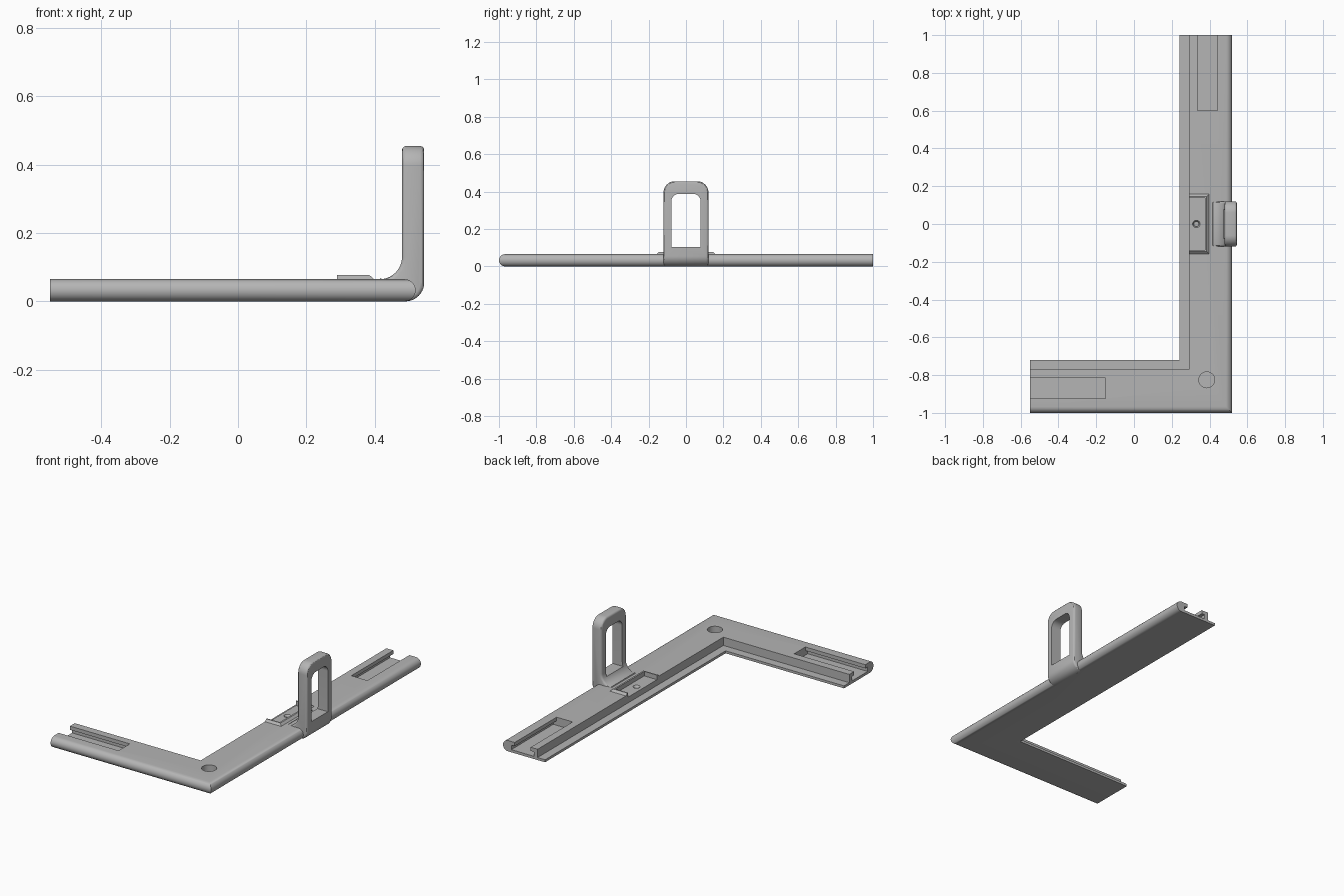
import bpy, bmesh, math

if "Cube" in bpy.data.objects:
    bpy.data.objects.remove(bpy.data.objects["Cube"], do_unlink=True)

grey = bpy.data.materials.new("plain_grey")
COLOUR = (0.46, 0.46, 0.46, 1)
grey.diffuse_color = COLOUR
grey.use_nodes = True
grey.node_tree.nodes["Principled BSDF"].inputs["Base Color"].default_value = COLOUR


def loft(name, rings):
    """Join matching closed rings into a capped solid."""
    bm = bmesh.new()
    rows = [[bm.verts.new(p) for p in ring] for ring in rings]
    n = len(rows[0])
    for r, s in zip(rows, rows[1:]):
        for i in range(n):
            j = (i + 1) % n
            bm.faces.new((r[i], r[j], s[j], s[i]))
    bm.faces.new(rows[0])
    bm.faces.new(rows[-1])
    bmesh.ops.recalc_face_normals(bm, faces=bm.faces)
    mesh = bpy.data.meshes.new(name)
    bm.to_mesh(mesh)
    bm.free()
    ob = bpy.data.objects.new(name, mesh)
    bpy.context.collection.objects.link(ob)
    mesh.materials.append(grey)
    return ob


def prism(name, pts, axis, lo, hi):
    """Extrude a 2D outline (the other axis, z) along x or y."""
    def ring(t):
        return [(t, a, z) if axis == "x" else (a, t, z) for a, z in pts]
    return loft(name, [ring(lo), ring(hi)])


def round_bar(x, y, levels):
    """Stack of circles given as (z, radius)."""
    return loft("cutter", [[(x + r * math.cos(k * math.tau / 32),
                             y + r * math.sin(k * math.tau / 32), z)
                            for k in range(32)] for z, r in levels])


def arc(cx, cz, r, start, end, n=10):
    return [(cx + r * math.cos(math.radians(start + (end - start) * i / n)),
             cz + r * math.sin(math.radians(start + (end - start) * i / n)))
            for i in range(n + 1)]


def rect(a, b, lo, hi):
    return [(a, lo), (b, lo), (b, hi), (a, hi)]


def apply(ob, mod):
    bpy.ops.object.select_all(action="DESELECT")
    ob.select_set(True)
    bpy.context.view_layer.objects.active = ob
    bpy.ops.object.modifier_apply(modifier=mod.name)


def boolean(ob, tool, operation="DIFFERENCE"):
    mod = ob.modifiers.new("boolean", "BOOLEAN")
    mod.operation = operation
    mod.solver = "EXACT"
    mod.object = tool
    apply(ob, mod)
    bpy.data.objects.remove(tool, do_unlink=True)


# Main dimensions
OUT_X, OUT_Y, END_X, END_Y = 0.52, -1.0, -0.55, 1.0
H = 0.065
R = H / 2

# L-shaped frame: rounded outer edge, thin ledge on the inner edge
section = arc(R, R, R, 270, 90, 14) + [(0.23, H), (0.23, 0.015), (0.28, 0.015), (0.28, 0)]
frame = loft("corner_frame", [
    [(OUT_X - u, END_Y, z) for u, z in section],
    [(OUT_X - u, OUT_Y + u, z) for u, z in section],
    [(END_X, OUT_Y + u, z) for u, z in section]])

# Undercut slots open at both arm ends
slot = [(0.055, 0.016), (0.205, 0.016), (0.205, 0.043), (0.184, 0.043),
        (0.184, 0.1), (0.077, 0.1), (0.077, 0.043), (0.055, 0.043)]
boolean(frame, prism("cutter", [(OUT_X - u, z) for u, z in slot], "y", 0.6, 1.1))
boolean(frame, prism("cutter", [(OUT_Y + u, z) for u, z in slot], "x", -0.7, -0.15))

# Blind round hole at the corner
boolean(frame, round_bar(0.385, -0.825, [(0.02, 0.042), (0.1, 0.042)]))

# Raised bracket with sloped rim
bracket = loft("bracket_rim", [
    [(0.29, -y, z), (x, -y, z), (x, y, z), (0.29, y, z)]
    for x, y, z in ((0.40, 0.16, 0.063), (0.385, 0.145, 0.077))])

# Recess through the bracket and into the frame, with a screw hole
for part in (bracket, frame):
    boolean(part, prism("cutter", rect(0.27, 0.375, 0.05, 0.12), "y", -0.138, 0.138))
boolean(frame, round_bar(0.33, 0, [(0.015, 0.013), (0.04, 0.013), (0.052, 0.021)]))

# Upright loop: side outline with a root fillet, trimmed to a rounded arch
side = ([(0.44, 0.03), (0.41, 0.06)] + arc(0.415, 0.13, 0.065, 270, 360)
        + [(0.48, 0.455), (0.545, 0.455)] + arc(0.49, 0.055, 0.055, 0, -90))
loop = prism("upright_loop", side, "y", -0.3, 0.3)


def arch(half, bottom, top, r):
    return ([(-half, bottom), (half, bottom)] + arc(half - r, top - r, r, 0, 90)
            + arc(r - half, top - r, r, 90, 180))


boolean(loop, prism("cutter", arch(0.12, -0.1, 0.4551, 0.06), "x", 0.2, 0.8), "INTERSECT")
bevel = loop.modifiers.new("bevel", "BEVEL")
bevel.width = 0.012
bevel.segments = 3
bevel.limit_method = "ANGLE"
bevel.angle_limit = math.radians(50)
bevel.use_clamp_overlap = False
apply(loop, bevel)
boolean(loop, prism("cutter", arch(0.078, 0.103, 0.388, 0.04), "x", 0.2, 0.8))

# Smooth shading with crisp edges
for ob in (frame, bracket, loop):
    bpy.ops.object.select_all(action="DESELECT")
    ob.select_set(True)
    bpy.context.view_layer.objects.active = ob
    bpy.ops.object.shade_smooth_by_angle(angle=math.radians(30))
